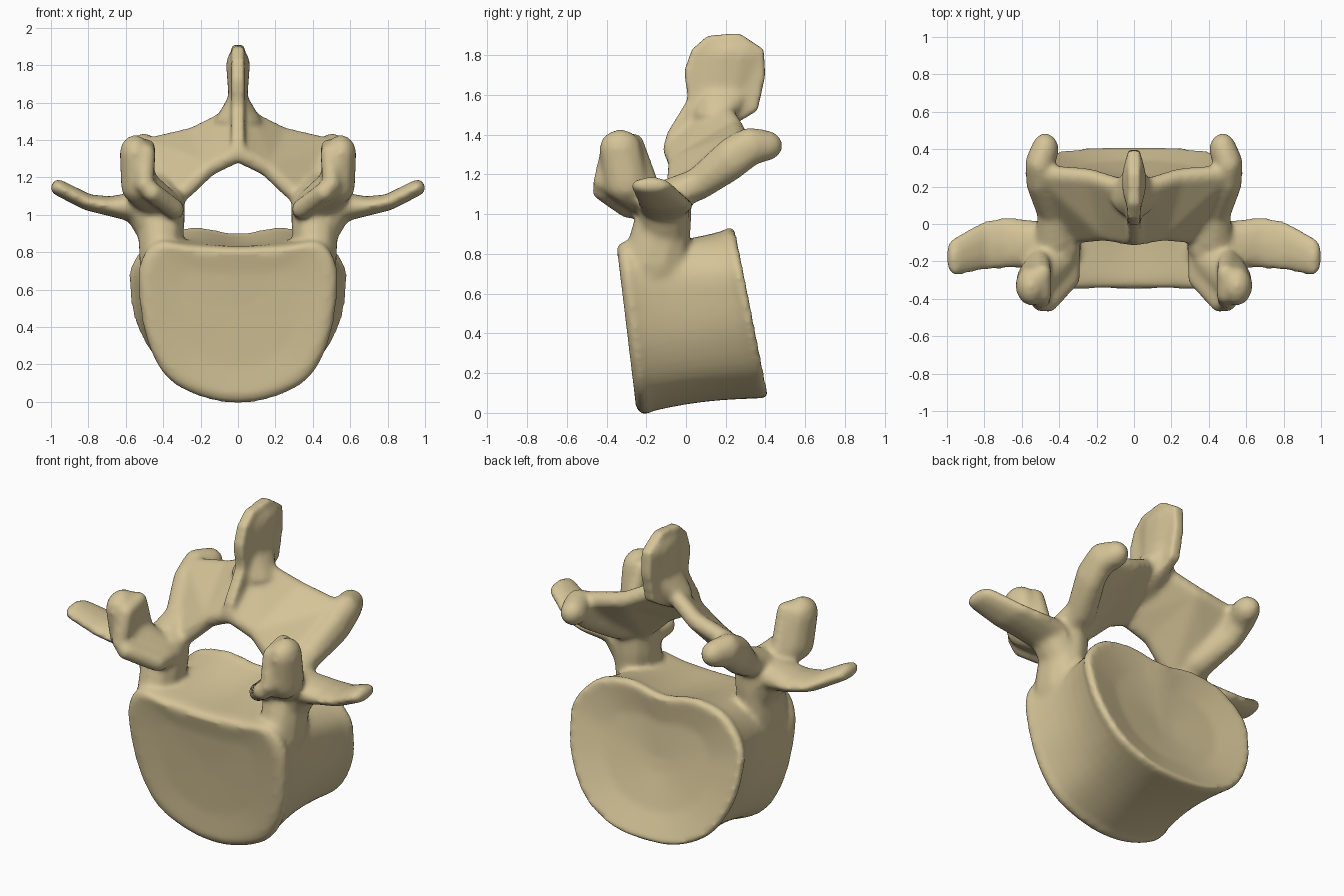
import bpy, bmesh, math
from mathutils import Vector

cube = bpy.data.objects.get("Cube")
if cube:
    bpy.data.objects.remove(cube, do_unlink=True)

# One bone colour
bone = bpy.data.materials.new("bone_tan")
bone.use_nodes = True
colour = (0.66, 0.55, 0.31, 1)
bone.diffuse_color = colour
bone.node_tree.nodes["Principled BSDF"].inputs["Base Color"].default_value = colour

bm = bmesh.new()

# Unit ball directions shared by every rounded node
ball = bmesh.new()
bmesh.ops.create_icosphere(ball, subdivisions=2, radius=1)
DIRECTIONS = [v.co.copy() for v in ball.verts]
ball.free()


def hull(nodes, side=1):
    """Wrap ellipsoid nodes (x, y, z, rx, ry, rz) in one convex skin."""
    verts = []
    for x, y, z, rx, ry, rz in nodes:
        for d in DIRECTIONS:
            verts.append(bm.verts.new((side * (x + d.x * rx), y + d.y * ry, z + d.z * rz)))
    bmesh.ops.convex_hull(bm, input=verts)
    loose = [v for v in verts if v.is_valid and not v.link_faces]
    bmesh.ops.delete(bm, geom=loose, context='VERTS')


def strand(nodes, side=1):
    """Chain of hulls running through successive nodes."""
    for pair in zip(nodes, nodes[1:]):
        hull(pair, side)


def sheet(points, radius, side=1):
    """Thin rounded plate spanning the given points."""
    hull([(*p, radius, radius, radius) for p in points], side)


def mix(a, b, t):
    return a + (b - a) * t


def rim_curve(half, steps=4):
    """Mirror a half outline about the midline and round it with a spline."""
    loop = [Vector(p) for p in half + [(-x, z) for x, z in reversed(half[1:-1])]]
    smooth = []
    for i, b in enumerate(loop):
        a, c, d = loop[i - 1], loop[(i + 1) % len(loop)], loop[(i + 2) % len(loop)]
        for k in range(steps):
            t = k / steps
            smooth.append(b + (c - a) * t / 2 + (a * 2 - b * 5 + c * 4 - d) * t * t / 2
                          + (b * 3 - a - c * 3 + d) * t ** 3 / 2)
    return smooth


# Vertebral body: loft between the front and back rims, waisted, with dished ends
front_rim = rim_curve([(0, -.01), (.2, .025), (.38, .125), (.49, .33), (.535, .6),
                       (.52, .76), (.43, .86), (.25, .84), (0, .83)])
back_rim = rim_curve([(0, .075), (.22, .1), (.42, .21), (.54, .4), (.58, .58),
                      (.57, .74), (.43, .89), (.22, .935), (0, .9)])
CENTRE = .48


def body_ring(t, scale, push):
    waist = 1 - .1 * math.sin(math.pi * t)
    ring = []
    for (xf, zf), (xb, zb) in zip(front_rim, back_rim):
        x = mix(xf, xb, t) * waist * scale
        z = CENTRE + (mix(zf, zb, t) - CENTRE) * scale * mix(1, waist, .5)
        y = mix(-.25 - .12 * z, .44 - .2 * z, t) + push
        ring.append(bm.verts.new((x, y, z)))
    return ring


rings = [body_ring(0, s, p) for s, p in ((.1, .02), (.6, .015), (.9, 0), (.97, .012), (1, .045))]
rings += [body_ring(i / 8, 1, 0) for i in range(1, 8)]
rings += [body_ring(1, s, p) for s, p in ((1, -.035), (.97, -.005), (.9, -.015),
                                         (.6, -.055), (.1, -.08))]
for a, b in zip(rings, rings[1:]):
    for i in range(len(a)):
        j = (i + 1) % len(a)
        bm.faces.new((a[i], a[j], b[j], b[i]))
bm.faces.new(rings[0])
bm.faces.new(rings[-1])

for side in (1, -1):
    # Pedicle, spreading into the body and inward towards the canal wall
    strand([(.42, -.16, .74, .11, .17, .12), (.41, -.12, .95, .13, .15, .08),
            (.41, -.1, 1.08, .13, .13, .08)], side)
    # Transverse process
    strand([(.44, -.11, .9, .1, .12, .08), (.52, -.11, 1.04, .1, .13, .09),
            (.68, -.1, 1.045, .06, .14, .055), (.8, -.115, 1.065, .05, .135, .045),
            (.96, -.175, 1.145, .045, .105, .045)], side)
    # Front articular process: outer bulk, flat inner facet and lower lip
    strand([(.42, -.18, 1.06, .12, .12, .08), (.53, -.3, 1.16, .1, .12, .11),
            (.55, -.33, 1.33, .085, .11, .1)], side)
    sheet([(.5, -.42, 1.16), (.49, -.38, 1.33), (.49, -.26, 1.36), (.5, -.18, 1.14),
           (.57, -.27, 1.2)], .05, side)
    sheet([(.34, -.29, 1.03), (.34, -.18, 1.03), (.46, -.42, 1.12), (.48, -.2, 1.14)],
          .055, side)
    # Back articular process, a broad upright blade
    strand([(.42, -.08, 1.1, .11, .1, .08), (.43, .06, 1.15, .09, .08, .085),
            (.5, .23, 1.28, .08, .1, .11), (.505, .32, 1.34, .08, .09, .1),
            (.475, .4, 1.345, .075, .09, .08)], side)
    # Lamina: two plates meeting in a shallow hollow
    sheet([(0, -.07, 1.33), (.16, -.04, 1.25), (.24, .25, 1.42), (.02, .18, 1.53)], .05, side)
    sheet([(.16, -.04, 1.25), (.33, -.06, 1.09), (.43, .06, 1.16), (.5, .27, 1.36),
           (.24, .25, 1.42)], .05, side)

# Spinous process: blade extruded from its side profile
blade = [(-.11, 1.32), (-.1, 1.4), (.01, 1.58), (-.01, 1.72), (.03, 1.83), (.11, 1.9),
         (.27, 1.91), (.39, 1.83), (.4, 1.7), (.36, 1.52), (.24, 1.45), (.08, 1.37)]
face = bm.faces.new([bm.verts.new((-.035, y, z)) for y, z in blade])
grown = bmesh.ops.extrude_face_region(bm, geom=[face], use_keep_orig=True)
tip_verts = [g for g in grown["geom"] if isinstance(g, bmesh.types.BMVert)]
bmesh.ops.translate(bm, verts=tip_verts, vec=Vector((.07, 0, 0)))

# Thickened crest and flared root of the spinous process
strand([(0, .23, 1.8, .066, .17, .09), (0, .2, 1.62, .052, .14, .05),
        (0, .15, 1.5, .13, .12, .05)])

bmesh.ops.recalc_face_normals(bm, faces=bm.faces)
mesh = bpy.data.meshes.new("vertebra")
bm.to_mesh(mesh)
bm.free()
mesh.materials.append(bone)
vertebra = bpy.data.objects.new("vertebra", mesh)
bpy.context.collection.objects.link(vertebra)

# Fuse the parts into one skin and soften the joins
fuse = vertebra.modifiers.new("fuse", 'REMESH')
fuse.mode = 'VOXEL'
fuse.voxel_size = .015
fuse.use_smooth_shade = True
soften = vertebra.modifiers.new("soften", 'SMOOTH')
soften.factor = .5
soften.iterations = 12
